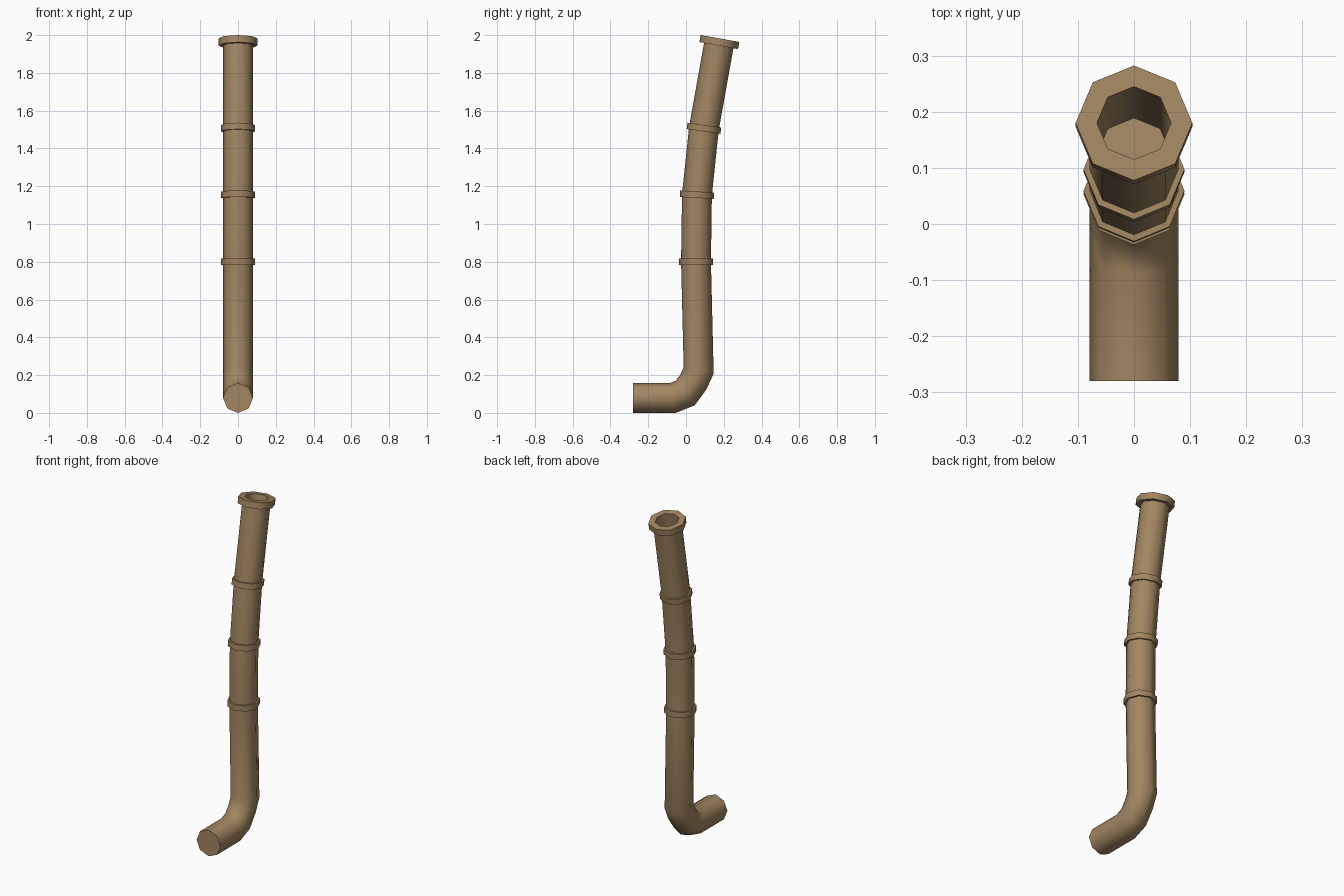
import bpy, bmesh, math
from mathutils import Vector

if "Cube" in bpy.data.objects:
    bpy.data.objects.remove(bpy.data.objects["Cube"])

SIDES = 8
mat = bpy.data.materials.new("brown_clay")
mat.diffuse_color = (0.36, 0.24, 0.12, 1)
mat.use_nodes = True
mat.node_tree.nodes["Principled BSDF"].inputs["Base Color"].default_value = mat.diffuse_color


def sweep(name, stations, closed=False):
    """Bridge octagonal loops; each station is (centre, tangent, radius, mitre)."""
    bm = bmesh.new()
    loops = []
    for c, t, r, m in stations:
        side = Vector((0, -t.z, t.y))
        loop = []
        for k in range(SIDES):
            a = 2 * math.pi * k / SIDES
            loop.append(bm.verts.new(c + Vector((r * math.cos(a), 0, 0)) + side * r * m * math.sin(a)))
        loops.append(loop)
    pairs = list(zip(loops, loops[1:]))
    if closed:
        pairs.append((loops[-1], loops[0]))
    else:
        bm.faces.new(loops[0])
        bm.faces.new(loops[-1])
    for a, b in pairs:
        for k in range(SIDES):
            n = (k + 1) % SIDES
            bm.faces.new((a[k], a[n], b[n], b[k]))
    bmesh.ops.recalc_face_normals(bm, faces=bm.faces)
    me = bpy.data.meshes.new(name)
    bm.to_mesh(me)
    bm.free()
    me.materials.append(mat)
    ob = bpy.data.objects.new(name, me)
    bpy.context.collection.objects.link(ob)
    bpy.ops.object.select_all(action='DESELECT')
    bpy.context.view_layer.objects.active = ob
    ob.select_set(True)
    bpy.ops.object.shade_smooth_by_angle(angle=math.radians(50))
    return ob


# Centre line in the side plane (y, z)
flange_top = Vector((0, 0.18, 1.982))
path = [Vector((0, y, z)) for y, z in (
    (-0.28, 0.079), (-0.07, 0.079), (-0.004, 0.105), (0.04, 0.165),
    (0.067, 0.225), (0.053, 0.80), (0.058, 1.155), (0.095, 1.507))]
top_dir = (flange_top - path[-1]).normalized()
flange_bottom = flange_top - top_dir * 0.038
path.append(flange_bottom)

# Pipe: mitred outer wall, then the bore going back down from the mouth
R, BORE = 0.079, 0.066
stations = []
for i, p in enumerate(path):
    d0 = (p - path[max(i - 1, 0)]).normalized() if i else (path[1] - p).normalized()
    d1 = (path[i + 1] - p).normalized() if i < len(path) - 1 else d0
    t = (d0 + d1).normalized()
    stations.append((p, t, R, 1 / t.dot(d0)))
joints = stations[5:8]
stations += [(flange_bottom, top_dir, BORE, 1),
             (flange_bottom - top_dir * 0.28, top_dir, BORE, 1)]
sweep("pipe", stations)


# Collars and the mouth flange
def band(name, centre, t, outer, inner, height):
    h = t * height / 2
    sweep(name, [(centre + h, t, outer, 1), (centre - h, t, outer, 1),
                 (centre - h, t, inner, 1), (centre + h, t, inner, 1)], closed=True)


for n, (c, t, _, _) in enumerate(joints):
    band(f"collar_{n + 1}", c, t, 0.09, 0.072, 0.034)
band("mouth_flange", (flange_top + flange_bottom) / 2, top_dir, 0.104, BORE, 0.038)
